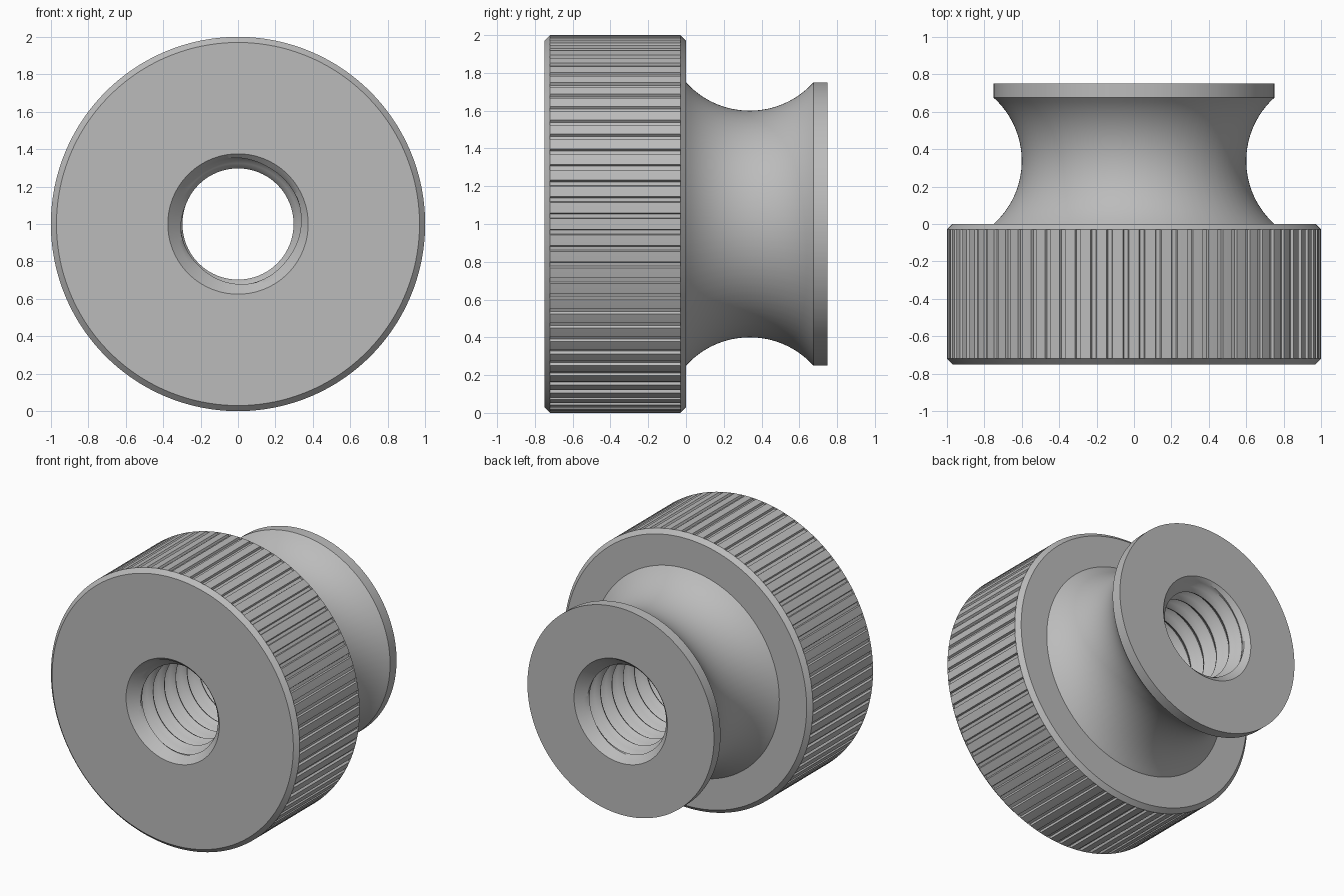
import bpy, bmesh
from math import sin, cos, pi, radians, sqrt

if "Cube" in bpy.data.objects:
    bpy.data.objects.remove(bpy.data.objects["Cube"], do_unlink=True)

HALF = 0.75          # half the length along y
BORE = 0.375         # bore radius at both end faces
TEETH = 72

steel = bpy.data.materials.new("brushed_grey")
steel.use_nodes = True
GREY = (0.5, 0.5, 0.5, 1)
steel.diffuse_color = GREY
steel.node_tree.nodes["Principled BSDF"].inputs["Base Color"].default_value = GREY

# Angles shared by all parts: four corners of each knurl groove and a land midpoint
STEP = 360 / TEETH
ANGLES, IN_GROOVE = [], []
for tooth in range(TEETH):
    for offset in (-0.9, -0.6, 0.6, 0.9, STEP / 2):
        ANGLES.append(radians((tooth + 0.5) * STEP + offset))
        IN_GROOVE.append(abs(offset) == 0.6)
ANGLES.append(ANGLES[0] + 2 * pi)
IN_GROOVE.append(IN_GROOVE[0])


def skin(name, ring_count, point):
    """Turned surface about the y axis; point(ring, column) gives radius and y."""
    bm = bmesh.new()
    rings = []
    for k in range(ring_count):
        ring = []
        for j, a in enumerate(ANGLES):
            r, y = point(k, j)
            ring.append(bm.verts.new((r * cos(a), y, 1 + r * sin(a))))
        rings.append(ring)
    for low, high in zip(rings, rings[1:]):
        for j in range(len(ANGLES) - 1):
            bm.faces.new((low[j], high[j], high[j + 1], low[j + 1]))
    bmesh.ops.remove_doubles(bm, verts=bm.verts, dist=0.00002)
    mesh = bpy.data.meshes.new(name)
    bm.to_mesh(mesh)
    bm.free()
    mesh.materials.append(steel)
    obj = bpy.data.objects.new(name, mesh)
    bpy.context.collection.objects.link(obj)
    bpy.ops.object.select_all(action='DESELECT')
    obj.select_set(True)
    bpy.context.view_layer.objects.active = obj
    bpy.ops.object.shade_smooth_by_angle(angle=radians(30))
    return obj


# Knurled head: front face, chamfers, straight grooves closed at both ends
CH = 0.03
head = [(BORE, -HALF, 0), (1 - CH, -HALF, 0), (1, CH - HALF, 0), (1, CH - HALF, 0.015),
        (1, -CH, 0.015), (1, -CH, 0), (1 - CH, 0, 0), (0.75, 0, 0)]


def head_point(k, j):
    r, y, depth = head[k]
    return (r - depth if IN_GROOVE[j] else r), y


skin("knurled_head", len(head), head_point)

# Concave neck running into a thin flange
HALF_CHORD, SAG, ARC_STEPS = 0.3375, 0.15, 28
ARC_R = (HALF_CHORD ** 2 + SAG ** 2) / (2 * SAG)
neck = []
for i in range(ARC_STEPS + 1):
    t = HALF_CHORD * (2 * i / ARC_STEPS - 1)
    neck.append((0.6 + ARC_R - sqrt(ARC_R ** 2 - t * t), t + HALF_CHORD))
neck += [(0.75, HALF), (BORE, HALF)]
skin("concave_neck_and_flange", len(neck), lambda k, j: neck[k])

# Helical threaded bore with a countersink at each end
PITCH, SAMPLES, MINOR, MAJOR = 0.13, 8, 0.297, 0.352
TURNS = int(2 * HALF / PITCH) + 3


def thread_point(k, j):
    turn = (ANGLES[j] - ANGLES[0]) / (2 * pi)
    y = HALF + (1.5 - k / SAMPLES - turn + 0.5) * PITCH
    y = max(-HALF, min(HALF, y))
    wave = abs(2 * (k % SAMPLES) / SAMPLES - 1)
    wave = max(0, min(1, wave * 1.34 - 0.17))
    thread = MINOR + (MAJOR - MINOR) * wave
    return max(thread, BORE - (HALF - abs(y))), y


skin("threaded_bore", TURNS * SAMPLES + 1, thread_point)
